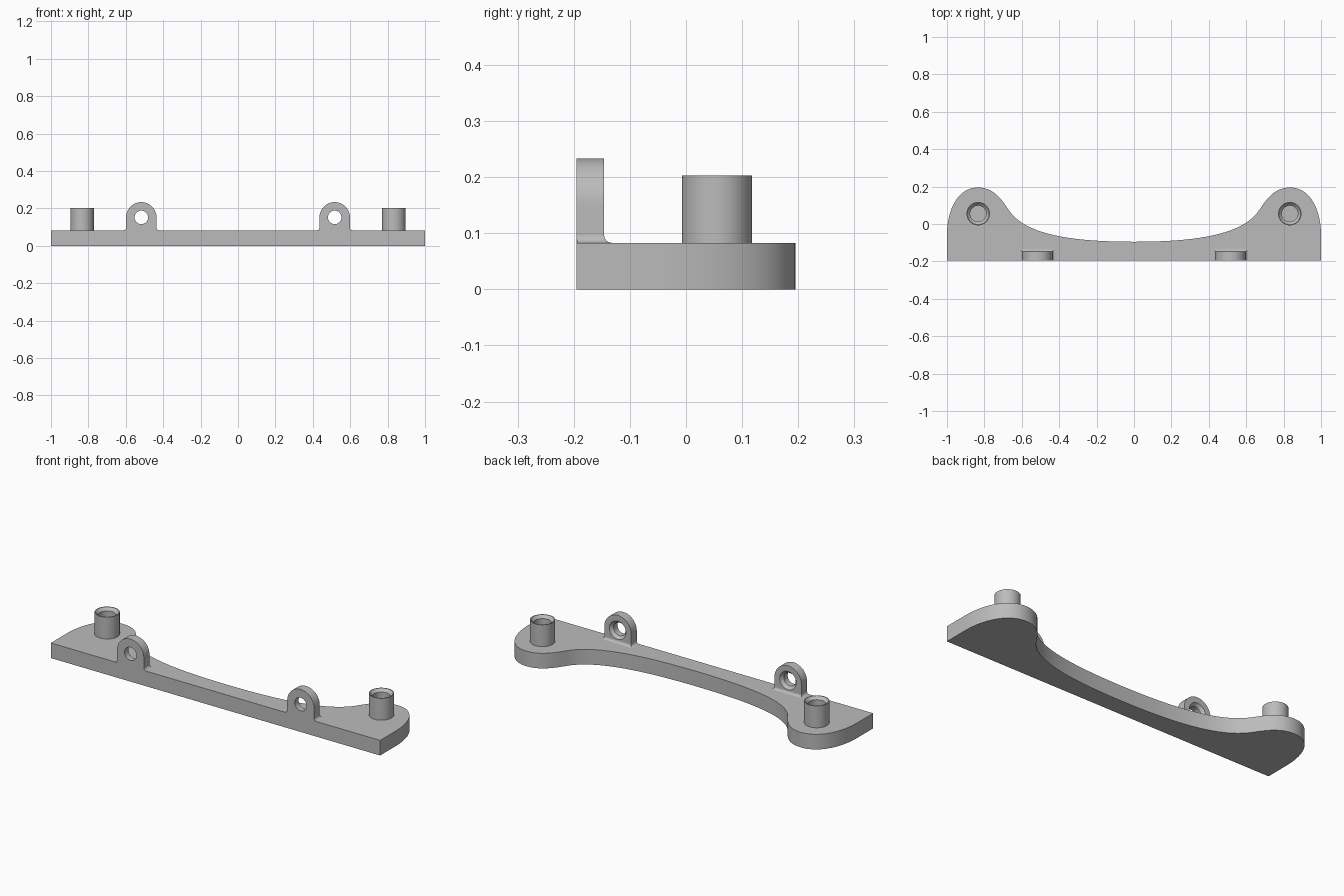
import bpy, bmesh
from math import sin, cos, pi, radians
from mathutils import Vector
from mathutils.geometry import interpolate_bezier

cube = bpy.data.objects.get("Cube")
if cube:
    bpy.data.objects.remove(cube, do_unlink=True)

grey = bpy.data.materials.new("plain_grey")
grey.use_nodes = True
colour = (0.5, 0.5, 0.5, 1)
grey.diffuse_color = colour
grey.node_tree.nodes["Principled BSDF"].inputs["Base Color"].default_value = colour

FRONT, TOP = -0.195, 0.083
SEGMENTS = 48


def loft(name, rings, cap=True, closed=False, location=(0, 0, 0)):
    """Skin a series of equal-length rings, capped at the ends or joined in a loop."""
    bm = bmesh.new()
    loops = [[bm.verts.new(p) for p in ring] for ring in rings]
    pairs = list(zip(loops, loops[1:]))
    if closed:
        pairs.append((loops[-1], loops[0]))
    for a, b in pairs:
        for i in range(len(a)):
            j = (i + 1) % len(a)
            bm.faces.new((a[i], a[j], b[j], b[i]))
    if cap and not closed:
        bm.faces.new(loops[0])
        bm.faces.new(loops[-1])
    bmesh.ops.recalc_face_normals(bm, faces=bm.faces)
    mesh = bpy.data.meshes.new(name)
    bm.to_mesh(mesh)
    bm.free()
    mesh.materials.append(grey)
    mesh.shade_smooth()
    mesh.set_sharp_from_angle(angle=radians(30))
    obj = bpy.data.objects.new(name, mesh)
    obj.location = location
    bpy.context.collection.objects.link(obj)
    return obj


def circle(radius, z):
    angles = [2 * pi * i / SEGMENTS for i in range(SEGMENTS)]
    return [(radius * cos(a), radius * sin(a), z) for a in angles]


# Base plate: rounded ears at the ends, shallow curved back edge between them
spans = [
    ((1, -0.06), (1, 0.08), (0.94, 0.195), (0.835, 0.195)),
    ((0.835, 0.195), (0.75, 0.195), (0.71, 0.135), (0.67, 0.075)),
    ((0.67, 0.075), (0.59, -0.045), (0.38, -0.095), (0, -0.095)),
]
half = [Vector((1, FRONT, 0))]
for span in spans:
    points = interpolate_bezier(*[Vector((x, y, 0)) for x, y in span], 20)
    half += points if len(half) == 1 else points[1:]
outline = half + [Vector((-p.x, p.y, 0)) for p in reversed(half[:-1])]
loft("base_plate", [outline, [p + Vector((0, 0, TOP)) for p in outline]])

# Lug dimensions
LUG_R, LUG_Z, BACK = 0.0815, 0.152, -0.146
DROP = LUG_Z - TOP


def lug_outline(y):
    """Round above the hole centre, square below it."""
    ring = []
    for i in range(SEGMENTS):
        a = 2 * pi * i / SEGMENTS
        c, s = cos(a), sin(a)
        if i <= SEGMENTS // 2:
            ring.append((LUG_R * c, y, LUG_R * s))
        else:
            m = max(abs(c), abs(s))
            ring.append((LUG_R * c / m, y, DROP * s / m))
    return ring


def lug_hole(radius, y):
    return [(x, y, z) for x, z, _ in circle(radius, 0)]


def skirt_ring(spread, z):
    w = LUG_R + spread
    front, back = FRONT + 0.0005, BACK + spread
    return [(-w, front, z), (w, front, z), (w, back, z), (-w, back, z)]


FILLET = 0.014
for side, sign in (("left", 1), ("right", -1)):
    # Upright lug with a hole countersunk from the back
    x = sign * 0.517
    loft(side + "_lug",
         [lug_outline(FRONT), lug_hole(0.036, FRONT), lug_hole(0.036, BACK - 0.016),
          lug_hole(0.05, BACK), lug_outline(BACK)],
         closed=True, location=(x, 0, LUG_Z))

    # Concave fillet at the foot of the lug
    steps = [pi / 2 * i / 6 for i in range(7)]
    loft(side + "_lug_fillet",
         [skirt_ring(FILLET * (1 - sin(a)), TOP + FILLET * (1 - cos(a))) for a in steps],
         cap=False, location=(x, 0, 0))

    # Hollow boss with a chamfered mouth and a blind bore
    loft(side + "_boss",
         [circle(0.0625, TOP), circle(0.0625, 0.203), circle(0.058, 0.203),
          circle(0.043, 0.188), circle(0.043, TOP + 0.005)],
         location=(sign * 0.833, 0.055, 0))
